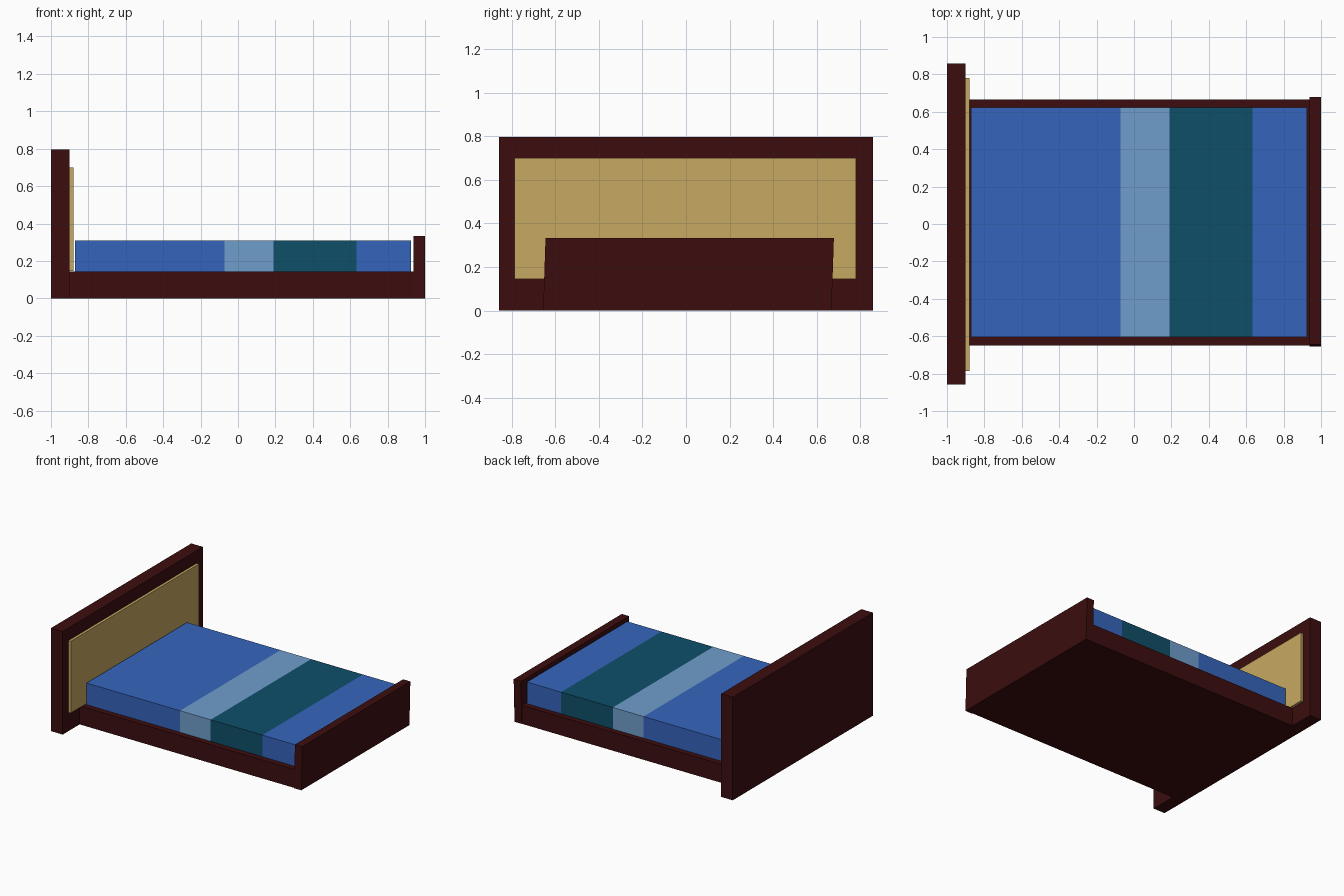
import bpy, bmesh

if "Cube" in bpy.data.objects:
    bpy.data.objects.remove(bpy.data.objects["Cube"])


def material(name, rgb):
    # sRGB 0-255 to linear
    lin = [((c / 255 + 0.055) / 1.055) ** 2.4 if c > 10 else c / 255 / 12.92 for c in rgb]
    m = bpy.data.materials.new(name)
    m.diffuse_color = (*lin, 1)
    m.use_nodes = True
    m.node_tree.nodes["Principled BSDF"].inputs["Base Color"].default_value = m.diffuse_color
    return m


wood = material("dark_red_wood", (60, 13, 15))
tan = material("tan_panel", (199, 169, 97))
blue = material("blue_cover", (53, 101, 188))
light = material("light_blue_stripe", (112, 158, 204))
teal = material("teal_stripe", (14, 79, 105))


def box(name, x, y, z, mats, cuts=(), shear=0.0):
    """Box from ranges; cuts are x positions, one material per section."""
    bm = bmesh.new()
    bmesh.ops.create_cube(bm, size=1)
    for v in bm.verts:
        v.co = [r[0] + (c + 0.5) * (r[1] - r[0]) for c, r in zip(v.co, (x, y, z))]
        if v.co.z > (z[0] + z[1]) / 2:
            v.co.y += shear
    for c in cuts:
        bmesh.ops.bisect_plane(bm, geom=bm.verts[:] + bm.edges[:] + bm.faces[:],
                               plane_co=(c, 0, 0), plane_no=(1, 0, 0))
    for f in bm.faces:
        f.material_index = sum(f.calc_center_median().x > c for c in cuts)
    bmesh.ops.recalc_face_normals(bm, faces=bm.faces[:])
    me = bpy.data.meshes.new(name)
    bm.to_mesh(me)
    bm.free()
    for m in mats:
        me.materials.append(m)
    ob = bpy.data.objects.new(name, me)
    bpy.context.collection.objects.link(ob)
    return ob


# Headboard with its raised panel
box("headboard", (-1, -0.9), (-0.857, 0.857), (0, 0.797), [wood])
box("headboard_panel", (-0.9, -0.88), (-0.787, 0.78), (0.145, 0.70), [tan])

# Bed base and slightly leaning footboard
box("bed_base", (-0.9, 0.94), (-0.65, 0.665), (0, 0.143), [wood])
box("footboard", (0.938, 1), (-0.655, 0.667), (0, 0.333), [wood], shear=0.011)

# Mattress with coloured stripes
box("mattress", (-0.872, 0.926), (-0.605, 0.622), (0.143, 0.31),
    [blue, light, teal, blue], cuts=(-0.072, 0.19, 0.633))
